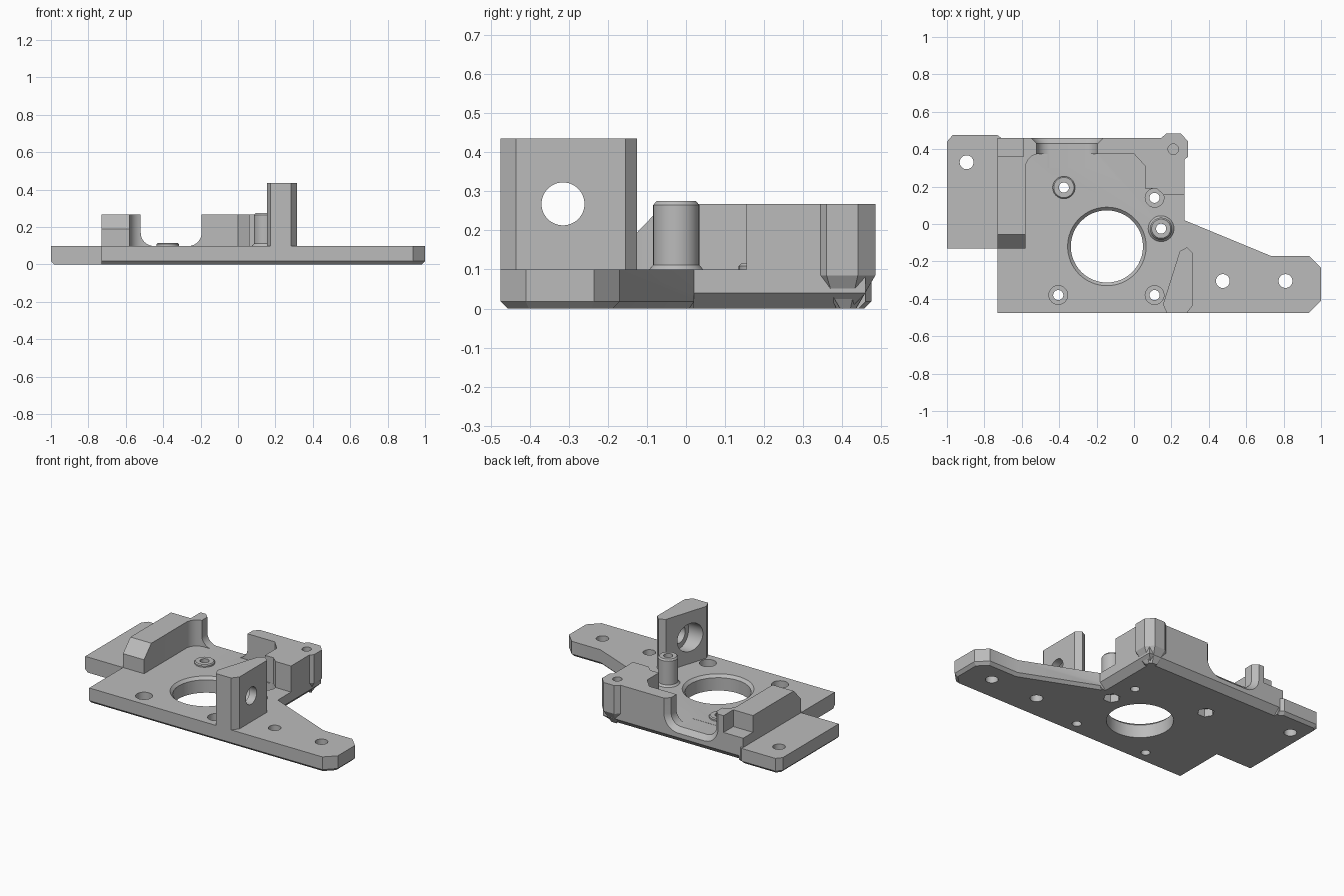
import bpy, bmesh, math
from mathutils import Matrix, Vector

cube = bpy.data.objects.get("Cube")
if cube:
    bpy.data.objects.remove(cube, do_unlink=True)

# One plain grey for the whole part
GREY = (0.5, 0.5, 0.5, 1)
grey = bpy.data.materials.new("light_grey")
grey.use_nodes = True
grey.diffuse_color = GREY
grey.node_tree.nodes["Principled BSDF"].inputs["Base Color"].default_value = GREY

# Extrusion directions: profile (u, v) is xy, xz or yz
AXES = {
    "Z": Matrix.Identity(3),
    "Y": Matrix(((1, 0, 0), (0, 0, -1), (0, 1, 0))),
    "X": Matrix(((0, 0, 1), (1, 0, 0), (0, 1, 0))),
}


def arc(cx, cy, r, start, end, steps):
    angles = [math.radians(start + (end - start) * i / steps) for i in range(steps + 1)]
    return [(cx + r * math.cos(a), cy + r * math.sin(a)) for a in angles]


def circle(x, y, r, sides=48):
    return arc(x, y, r, 0, 360, sides)[:-1]


def inset(points, amount, sharp=()):
    """Offset a counter-clockwise outline inward, leaving the sharp edges in place."""
    pts = [Vector(p) for p in points]
    count = len(pts)
    normals, dist = [], []
    for i, p in enumerate(pts):
        d = (pts[(i + 1) % count] - p).normalized()
        normals.append(Vector((-d.y, d.x)))
        dist.append(0 if i in sharp else amount)
    result = []
    for i, p in enumerate(pts):
        a, b, da, db = normals[i - 1], normals[i], dist[i - 1], dist[i]
        det = a.x * b.y - a.y * b.x
        if abs(det) < 1e-4:
            result.append(p + b * db)
        else:
            result.append(p + Vector((da * b.y - db * a.y, a.x * db - b.x * da)) / det)
    return result


def prism(name, points, low, high, bottom=(0, 0), top=(0, 0), sharp=(), axis="Z"):
    """Extruded outline; bottom and top are (inset, height) of an edge chamfer."""
    rings = [(points, low + bottom[1]), (points, high - top[1])]
    if bottom[1]:
        rings.insert(0, (inset(points, bottom[0], sharp), low))
    if top[1]:
        rings.append((inset(points, top[0], sharp), high))
    bm = bmesh.new()
    loops = [[bm.verts.new(AXES[axis] @ Vector((p[0], p[1], h))) for p in ring]
             for ring, h in rings]
    bm.faces.new(loops[0][::-1])
    bm.faces.new(loops[-1])
    for a, b in zip(loops, loops[1:]):
        for i in range(len(a)):
            j = (i + 1) % len(a)
            bm.faces.new((a[i], a[j], b[j], b[i]))
    bmesh.ops.recalc_face_normals(bm, faces=bm.faces)
    mesh = bpy.data.meshes.new(name)
    bm.to_mesh(mesh)
    bm.free()
    mesh.materials.append(grey)
    obj = bpy.data.objects.new(name, mesh)
    bpy.context.collection.objects.link(obj)
    return obj


def combine(targets, tool, operation="DIFFERENCE"):
    for obj in targets:
        mod = obj.modifiers.new("cut", "BOOLEAN")
        mod.operation, mod.solver, mod.object = operation, "EXACT", tool
        bpy.context.view_layer.objects.active = obj
        bpy.ops.object.modifier_apply(modifier=mod.name)
    bpy.data.objects.remove(tool, do_unlink=True)


def drill(targets, x, y, r, low=-0.1, high=0.6, sides=48):
    combine(targets, prism("drill", circle(x, y, r, sides), low, high))


# Base plate with side tab and tapering arm
plate = prism("base_plate", [
    (-1, -0.13), (-0.73, -0.13), (-0.73, -0.475), (0.935, -0.475), (1, -0.41),
    (1, -0.235), (0.935, -0.17), (0.73, -0.17), (0.27, 0.02), (0.27, 0.46),
    (-0.71, 0.46), (-0.73, 0.475), (-0.97, 0.475), (-1, 0.44)],
    0, 0.1, bottom=(0.018, 0.018), sharp=(0, 1))

# Wall running round the left, back and right rear block
wall = prism("rear_wall", [(-0.73, -0.13), (-0.58, -0.13), (-0.58, 0.3)]
             + arc(-0.505, 0.3, 0.075, 180, 90, 8)[1:]
             + [(0, 0.375), (0.06, 0.31), (0.06, 0.19), (0.12, 0.19),
                (0.16, 0.155), (0.27, 0.155), (0.27, 0.46), (-0.73, 0.46)],
             0.1, 0.268)
corner = prism("corner_pillar", [
    (0.145, 0.345), (0.27, 0.345), (0.29, 0.36), (0.29, 0.44), (0.25, 0.485),
    (0.175, 0.485), (0.145, 0.46)], 0, 0.268, bottom=(0.05, 0.085))

# Wall cut-outs: sloped front end, rear notch, flared cable slot
combine([wall], prism("slope", [(-0.2, 0.117), (-0.01, 0.315), (-0.2, 0.315)],
                      -0.8, -0.5, axis="X"))
combine([wall], prism("notch", [(-0.8, 0.36), (-0.59, 0.36), (-0.59, 0.5), (-0.8, 0.5)],
                      0.16, 0.4))
combine([wall, plate], prism(
    "slot", [(-0.195, 0.4), (-0.52, 0.4)] + arc(-0.45, 0.169, 0.07, 180, 270, 10)
    + arc(-0.265, 0.169, 0.07, 270, 360, 10)[:-1] + [(-0.195, 0.169)],
    -0.47, -0.3, bottom=(-0.04, 0.04), axis="Y"))
drill([wall, corner], 0.21, 0.4, 0.028, low=0.13)

# Wider chamfers under the right and rear edges
combine([plate], prism("right_chamfer", [(0.22, -0.01), (0.35, -0.01), (0.35, 0.12)],
                       -0.6, -0.02, axis="Y"))
combine([plate], prism("rear_chamfer", [(0.41, -0.01), (0.55, -0.01), (0.55, 0.13)],
                       -0.7, 0.4, axis="X"))

# Upright bracket with a counterbored cross hole
bracket = prism("upright_bracket", [
    (0.155, -0.43), (0.175, -0.475), (0.283, -0.475), (0.315, -0.435),
    (0.315, -0.155), (0.283, -0.125), (0.245, -0.145)], 0.1, 0.435)
for radius, low, high in ((0.055, 0, 0.5), (0.09, 0, 0.265)):
    combine([bracket], prism("cross_hole", circle(-0.315, 0.268, radius),
                             low, high, axis="X"))

# Screw post and low boss
POST, BOSS = (0.145, -0.025), (-0.375, 0.195)
post = prism("screw_post", circle(*POST, 0.059), 0.1, 0.275,
             bottom=(-0.01, 0.012), top=(0.008, 0.01))
boss = prism("low_boss", circle(*BOSS, 0.06), 0.1, 0.115, top=(0.006, 0.006))
for spot, part in ((POST, post), (BOSS, boss)):
    drill([plate, part], *spot, 0.027)
    drill([plate], *spot, 0.05, high=0.05, sides=6)  # hex nut pocket

# Central bore with chamfered rim
drill([plate], -0.145, -0.12, 0.193)
combine([plate], prism("rim", circle(-0.145, -0.12, 0.21, 64), 0.08, 0.2,
                       bottom=(0.02, 0.02)))

# Counterbored screw holes and plain mounting holes
for x, y in ((-0.405, -0.38), (0.11, -0.38), (0.11, 0.14)):
    drill([plate], x, y, 0.027)
    drill([plate], x, y, 0.05, low=0.05, high=0.2)
for x, y in ((0.475, -0.305), (0.81, -0.305), (-0.895, 0.33)):
    drill([plate], x, y, 0.037)

# Smooth round surfaces, keep machined edges crisp
for obj in (plate, wall, corner, bracket, post, boss):
    bpy.ops.object.select_all(action="DESELECT")
    obj.select_set(True)
    bpy.context.view_layer.objects.active = obj
    bpy.ops.object.shade_smooth_by_angle(angle=math.radians(25))
